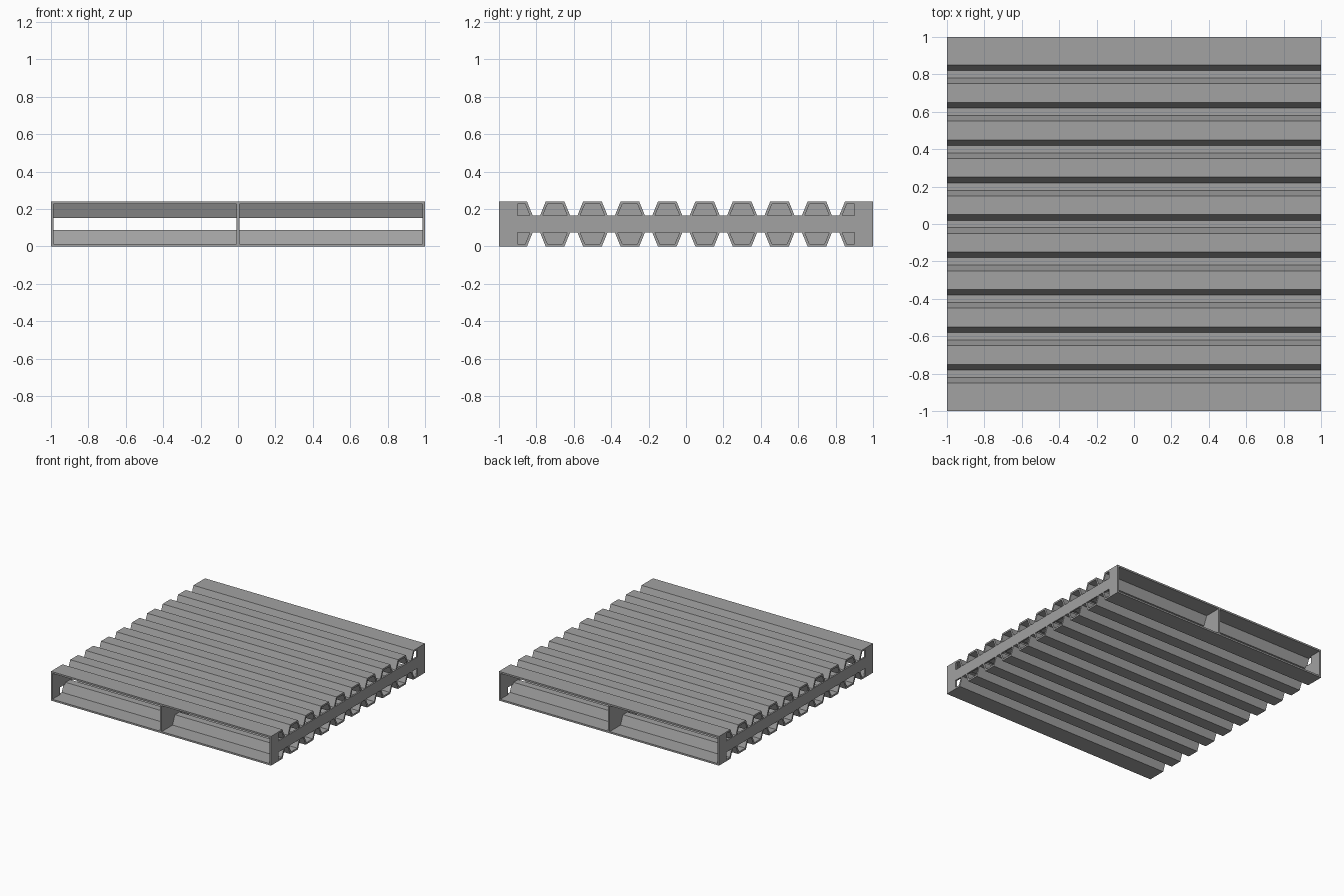
import bpy
import bmesh

cube = bpy.data.objects.get("Cube")
if cube:
    bpy.data.objects.remove(cube)

HEIGHT, VALLEY, T = 0.24, 0.166, 0.014   # overall height, groove floor, sheet gauge
MID = HEIGHT / 2
FLOOR, RIDGE = 0.02, 0.05                # half widths of groove floor and groove mouth
VALLEYS = [k * 0.2 for k in range(-4, 5)]

steel = bpy.data.materials.new("plain grey")
steel.use_nodes = True
GREY = (0.36, 0.36, 0.36, 1)
steel.diffuse_color = GREY
steel.node_tree.nodes["Principled BSDF"].inputs["Base Color"].default_value = GREY


def extrude_x(name, outline, x0, x1):
    """Extrude a closed (y, z) outline from x0 to x1."""
    bm = bmesh.new()
    face = bm.faces.new([bm.verts.new((x0, y, z)) for y, z in outline])
    ext = bmesh.ops.extrude_face_region(bm, geom=[face])
    moved = [g for g in ext["geom"] if isinstance(g, bmesh.types.BMVert)]
    bmesh.ops.translate(bm, verts=moved, vec=(x1 - x0, 0, 0))
    bmesh.ops.recalc_face_normals(bm, faces=bm.faces)
    mesh = bpy.data.meshes.new(name)
    bm.to_mesh(mesh)
    bm.free()
    mesh.materials.append(steel)
    obj = bpy.data.objects.new(name, mesh)
    bpy.context.collection.objects.link(obj)


def corrugation(mouth, mouth_z, floor, floor_z, ends):
    """Upper edge line with a groove at every valley."""
    line = list(ends)
    for c in VALLEYS:
        line += [(c - mouth, mouth_z), (c - floor, floor_z),
                 (c + floor, floor_z), (c + mouth, mouth_z)]
    return line + [(-y, z) for y, z in reversed(ends)]


def flip(line):
    return [(y, HEIGHT - z) for y, z in line]


# Inner surface of the sheet, offset by its gauge
slope = (RIDGE - FLOOR) / (HEIGHT - VALLEY)
shift = T * (1 + slope ** 2) ** 0.5


def inner_half(z):
    return FLOOR + (z - VALLEY) * slope + shift


top_in, floor_in = HEIGHT - T, VALLEY - T
outer = corrugation(RIDGE, HEIGHT, FLOOR, VALLEY, [(-1, HEIGHT)])
inner = corrugation(inner_half(top_in), top_in, inner_half(floor_in), floor_in,
                    [(-1, top_in)])

# Corrugated decks
deck = outer + inner[::-1]
extrude_x("top_deck", deck, -1, 1)
extrude_x("bottom_deck", flip(deck), -1, 1)

# Centre stringer fills the whole space between the decks
extrude_x("centre_stringer", inner + flip(inner)[::-1], -0.007, 0.007)

# Side stringers leave the ridges open except at the ends
side = corrugation(inner_half(VALLEY), VALLEY, inner_half(floor_in), floor_in,
                   [(-1, top_in), (-0.9, top_in), (-0.9, VALLEY)])
side_outline = side + flip(side)[::-1]
extrude_x("left_stringer", side_outline, 0.987, 1)
extrude_x("right_stringer", side_outline, -1, -0.987)
